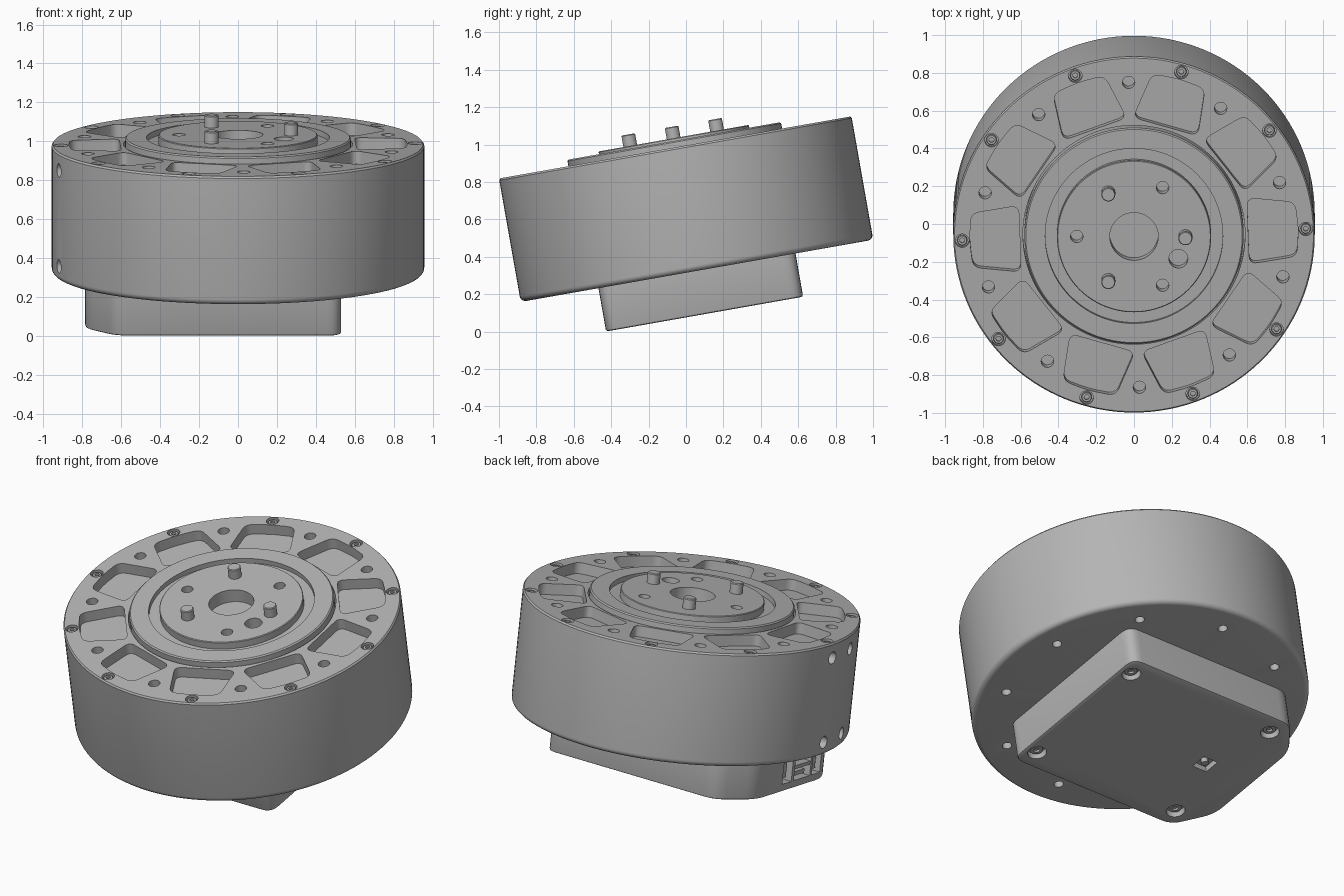
import bpy, bmesh, math
from mathutils import Matrix, Vector

cube = bpy.data.objects.get("Cube")
if cube:
    bpy.data.objects.remove(cube, do_unlink=True)

# Whole motor leans forward; w = 0 is the housing's top face
POSE = Matrix.Translation((0, -0.0575, 0.985)) @ Matrix.Rotation(math.radians(10), 4, 'X')
COUNT = 10
STEP = 360 / COUNT

grey = bpy.data.materials.new("machined_grey")
grey.use_nodes = True
grey.diffuse_color = (0.46, 0.46, 0.46, 1)
grey.node_tree.nodes["Principled BSDF"].inputs["Base Color"].default_value = grey.diffuse_color


def polar(radius, degrees):
    a = math.radians(degrees)
    return radius * math.cos(a), radius * math.sin(a)


def make(name, bm):
    bmesh.ops.recalc_face_normals(bm, faces=bm.faces)
    mesh = bpy.data.meshes.new(name)
    bm.to_mesh(mesh)
    bm.free()
    mesh.materials.append(grey)
    ob = bpy.data.objects.new(name, mesh)
    bpy.context.collection.objects.link(ob)
    ob.matrix_world = POSE
    return ob


def lathe(bm, profile, centre=(0, 0), steps=128):
    x, y = centre
    verts = [bm.verts.new((x + r, y, w)) for r, w in profile]
    edges = [bm.edges.new(pair) for pair in zip(verts, verts[1:])]
    bmesh.ops.spin(bm, geom=verts + edges, cent=(x, y, 0), axis=(0, 0, 1),
                   angle=math.tau, steps=steps, use_merge=True)
    bmesh.ops.remove_doubles(bm, verts=bm.verts, dist=1e-5)


def cylinder(bm, centre, radius, low, high, steps=24):
    x, y = centre
    bmesh.ops.create_cone(bm, cap_ends=True, segments=steps, radius1=radius, radius2=radius,
                          depth=high - low,
                          matrix=Matrix.Translation((x, y, (low + high) / 2)))


def block(bm, centre, size):
    bmesh.ops.create_cube(bm, size=1, matrix=Matrix.Translation(centre) @ Matrix.Diagonal((*size, 1)))


def rounded(points, radius, steps=5):
    """Outline with every corner softened by a small curve."""
    out = []
    for i, p in enumerate(points):
        p = Vector(p)
        a = p + (Vector(points[i - 1]) - p).normalized() * radius
        b = p + (Vector(points[(i + 1) % len(points)]) - p).normalized() * radius
        for k in range(steps + 1):
            t = k / steps
            out.append(a * (1 - t) ** 2 + p * 2 * t * (1 - t) + b * t * t)
    return out


def prism(bm, outline, low, high, turn=0):
    rot = Matrix.Rotation(math.radians(turn), 3, 'Z')
    face = bm.faces.new([bm.verts.new(rot @ Vector((p[0], p[1], low))) for p in outline])
    top = bmesh.ops.extrude_face_region(bm, geom=[face])["geom"]
    bmesh.ops.translate(bm, vec=(0, 0, high - low),
                        verts=[g for g in top if isinstance(g, bmesh.types.BMVert)])
    return face


def cut(ob, bm):
    cutter = make("cutter", bm)
    cutter.hide_render = True
    mod = ob.modifiers.new("cut", 'BOOLEAN')
    mod.operation, mod.solver, mod.object = 'DIFFERENCE', 'EXACT', cutter
    bpy.context.view_layer.update()
    result = bpy.data.meshes.new_from_object(ob.evaluated_get(bpy.context.evaluated_depsgraph_get()))
    ob.modifiers.clear()
    ob.data = result
    bpy.data.objects.remove(cutter, do_unlink=True)


parts = []

# Housing: drum with a rounded lower edge and a seat for the rotor
bm = bmesh.new()
fillet = [(0.927 + 0.03 * math.sin(t * math.pi / 10), -0.64 - 0.03 * math.cos(t * math.pi / 10))
          for t in range(6)]
lathe(bm, [(0, -0.67)] + fillet + [(0.957, -0.01), (0.95, 0), (0.588, 0), (0.588, -0.1), (0, -0.1)])
housing = make("housing", bm)

# Pockets, holes and screw seats around the housing
bm = bmesh.new()
pocket = rounded([(0.605, -0.178), (0.858, -0.145), (0.87, 0), (0.858, 0.145), (0.605, 0.178)], 0.045)
for i in range(COUNT):
    turn = 2 + i * STEP
    prism(bm, pocket, -0.065, 0.05, turn)
    cylinder(bm, polar(0.91, turn), 0.036, -0.03, 0.05)
    cylinder(bm, polar(0.82, turn + STEP / 2), 0.033, -0.08, 0.05)
    cylinder(bm, polar(0.8, 14 + i * STEP), 0.027, -0.75, -0.6)
for turn in (182, 196):
    for w in (-0.09, -0.59):
        x, y = polar(0.95, turn)
        bmesh.ops.create_cone(
            bm, cap_ends=True, segments=24, radius1=0.036, radius2=0.036, depth=0.12,
            matrix=Matrix.Translation((x, y, w)) @ Matrix.Rotation(math.radians(turn), 4, 'Z')
            @ Matrix.Rotation(math.pi / 2, 4, 'Y'))
cut(housing, bm)
parts.append(housing)

# Rotor: raised ring, groove and centre disc
bm = bmesh.new()
lathe(bm, [(0, -0.1), (0.58, -0.1), (0.58, 0.028), (0.573, 0.035), (0.47, 0.035), (0.47, 0.005),
           (0.408, 0.005), (0.408, 0.046), (0.404, 0.05), (0, 0.05)])
rotor = make("rotor", bm)
bm = bmesh.new()
cylinder(bm, (0, 0), 0.128, -0.03, 0.1, 64)
for turn in (60, 180, 300):
    cylinder(bm, polar(0.303, turn), 0.033, -0.03, 0.1)
cylinder(bm, (0.235, -0.12), 0.05, -0.03, 0.1, 32)
cut(rotor, bm)
parts.append(rotor)

# Drive pins
for i in range(3):
    bm = bmesh.new()
    lathe(bm, [(0, 0.04), (0.037, 0.04), (0.037, 0.107), (0.033, 0.112), (0, 0.112)],
          polar(0.272, i * 120), 32)
    parts.append(make(f"drive_pin_{i + 1}", bm))

# Rim screws with a socket in each head
for i in range(COUNT):
    bm = bmesh.new()
    lathe(bm, [(0, -0.022), (0.013, -0.022), (0.013, -0.008), (0.024, -0.008), (0.027, -0.012),
               (0.027, -0.035), (0, -0.035)], polar(0.91, 2 + i * STEP), 18)
    parts.append(make(f"rim_screw_{i + 1}", bm))

# Electronics box underneath, with slanted corners on the connector side
bm = bmesh.new()
outline = rounded([(0.53, -0.535), (0.53, 0.535), (-0.63, 0.535), (-0.785, 0.33),
                   (-0.785, -0.33), (-0.63, -0.535)], 0.07)
floor = prism(bm, outline, -0.905, -0.62)
bmesh.ops.bevel(bm, geom=list(floor.edges), offset=0.012, segments=2, profile=0.5, affect='EDGES')
box = make("electronics_box", bm)

# Screw seats, bottom socket and connector openings
corners = [(x, y) for x in (0.45, -0.57) for y in (0.42, -0.42)]
bm = bmesh.new()
for c in corners:
    cylinder(bm, c, 0.054, -0.865, -1)
block(bm, (-0.44, 0, -0.92), (0.1, 0.1, 0.1))
for y, width in ((0.04, 0.09), (-0.11, 0.16), (-0.25, 0.085)):
    block(bm, (-0.78, y, -0.785), (0.12, width, 0.15))
cut(box, bm)
parts.append(box)

# Box screws
for i, c in enumerate(corners):
    bm = bmesh.new()
    lathe(bm, [(0, -0.873), (0.018, -0.873), (0.018, -0.886), (0.036, -0.886), (0.036, -0.86),
               (0, -0.86)], c, 20)
    parts.append(make(f"box_screw_{i + 1}", bm))

# Post inside the bottom socket
bm = bmesh.new()
cylinder(bm, (-0.44, 0), 0.02, -0.9, -0.86, 16)
parts.append(make("socket_post", bm))

# Connector inserts
bm = bmesh.new()
block(bm, (-0.745, -0.11, -0.785), (0.07, 0.16, 0.02))
block(bm, (-0.74, -0.11, -0.83), (0.05, 0.1, 0.025))
for y in (0.04, -0.25):
    block(bm, (-0.74, y, -0.785), (0.05, 0.03, 0.1))
parts.append(make("connector_inserts", bm))

# Smooth round walls, crisp edges
bpy.ops.object.select_all(action='DESELECT')
for ob in parts:
    ob.select_set(True)
bpy.context.view_layer.objects.active = housing
bpy.ops.object.shade_smooth_by_angle(angle=math.radians(25))
